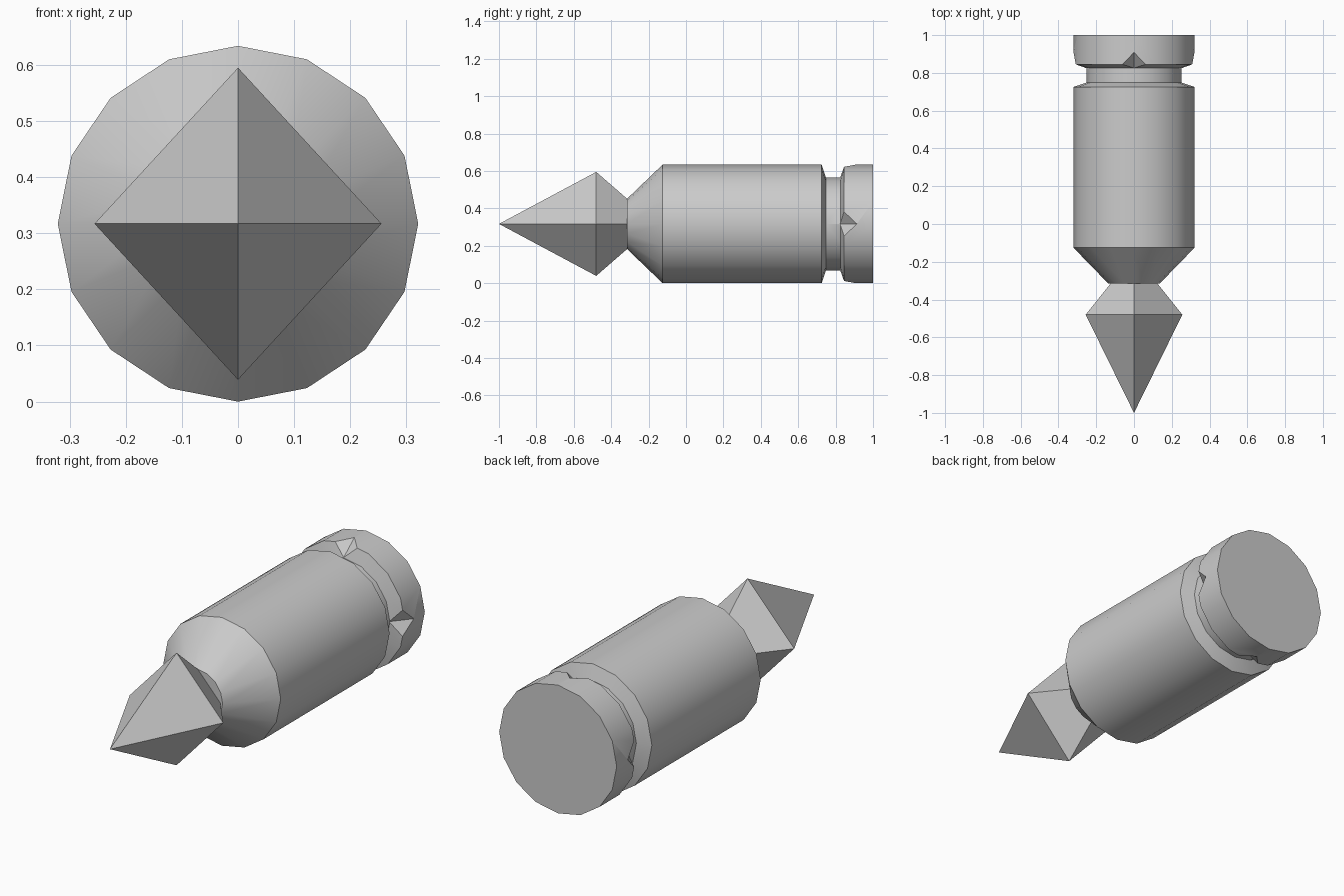
import bpy
import bmesh
from math import sin, cos, pi
from mathutils import Vector, Matrix

cube = bpy.data.objects.get("Cube")
if cube:
    bpy.data.objects.remove(cube, do_unlink=True)

AXIS_Z = 0.317

grey = bpy.data.materials.new("plain grey")
grey.use_nodes = True
colour = (0.6, 0.6, 0.6, 1)
grey.diffuse_color = colour
grey.node_tree.nodes["Principled BSDF"].inputs["Base Color"].default_value = colour


def make_object(name, bm):
    bmesh.ops.recalc_face_normals(bm, faces=bm.faces)
    mesh = bpy.data.meshes.new(name)
    bm.to_mesh(mesh)
    bm.free()
    mesh.materials.append(grey)
    obj = bpy.data.objects.new(name, mesh)
    bpy.context.collection.objects.link(obj)
    return obj


def lathe(name, profile, sides, scale_x=1, scale_z=1):
    """Spin (radius, y) stations around the lengthwise axis; zero radius makes a tip."""
    bm = bmesh.new()
    rings = []
    for r, y in profile:
        angles = [2 * pi * i / sides for i in range(sides if r else 1)]
        rings.append([bm.verts.new((r * scale_x * cos(a), y, AXIS_Z + r * scale_z * sin(a)))
                      for a in angles])
    for a, b in zip(rings, rings[1:]):
        for i in range(sides):
            j = (i + 1) % sides
            corners = [a[i % len(a)], a[j % len(a)], b[j % len(b)], b[i % len(b)]]
            bm.faces.new(list(dict.fromkeys(corners)))
    for ring in (rings[0], rings[-1]):
        if len(ring) > 2:
            bm.faces.new(ring)
    return make_object(name, bm)


# Round body with nose cone, groove and rear collar
body = lathe("body", [(0.135, -0.315), (0.318, -0.125), (0.318, 0.725), (0.25, 0.748),
                      (0.25, 0.825), (0.318, 0.845), (0.318, 1.0)], 16, 1.01, 0.997)

# Four V-shaped notches in the front rim of the collar
notch = [Vector(p) for p in ((0, 0.825, 0.25), (0, 0.995, 0.386), (0.12, 0.8225, 0.326),
                             (-0.12, 0.8225, 0.326), (0, 0.78, 0.5))]
bm = bmesh.new()
for k in range(4):
    turn = Matrix.Rotation(k * pi / 2, 3, "Y")
    points = [bm.verts.new(turn @ p + Vector((0, 0, AXIS_Z))) for p in notch]
    bmesh.ops.convex_hull(bm, input=points)
cutter = make_object("notch_cutter", bm)
cutter.hide_render = True

cut = body.modifiers.new("notches", "BOOLEAN")
cut.operation = "DIFFERENCE"
cut.solver = "EXACT"
cut.object = cutter
bpy.ops.object.select_all(action="DESELECT")
bpy.context.view_layer.objects.active = body
body.select_set(True)
bpy.ops.object.modifier_apply(modifier=cut.name)
bpy.data.objects.remove(cutter, do_unlink=True)
bpy.ops.object.shade_smooth_by_angle(angle=pi / 6)

# Four-sided faceted point
lathe("pointed_tip", [(0, -1.0), (0.278, -0.48), (0, -0.16)], 4, 0.92, 1)
